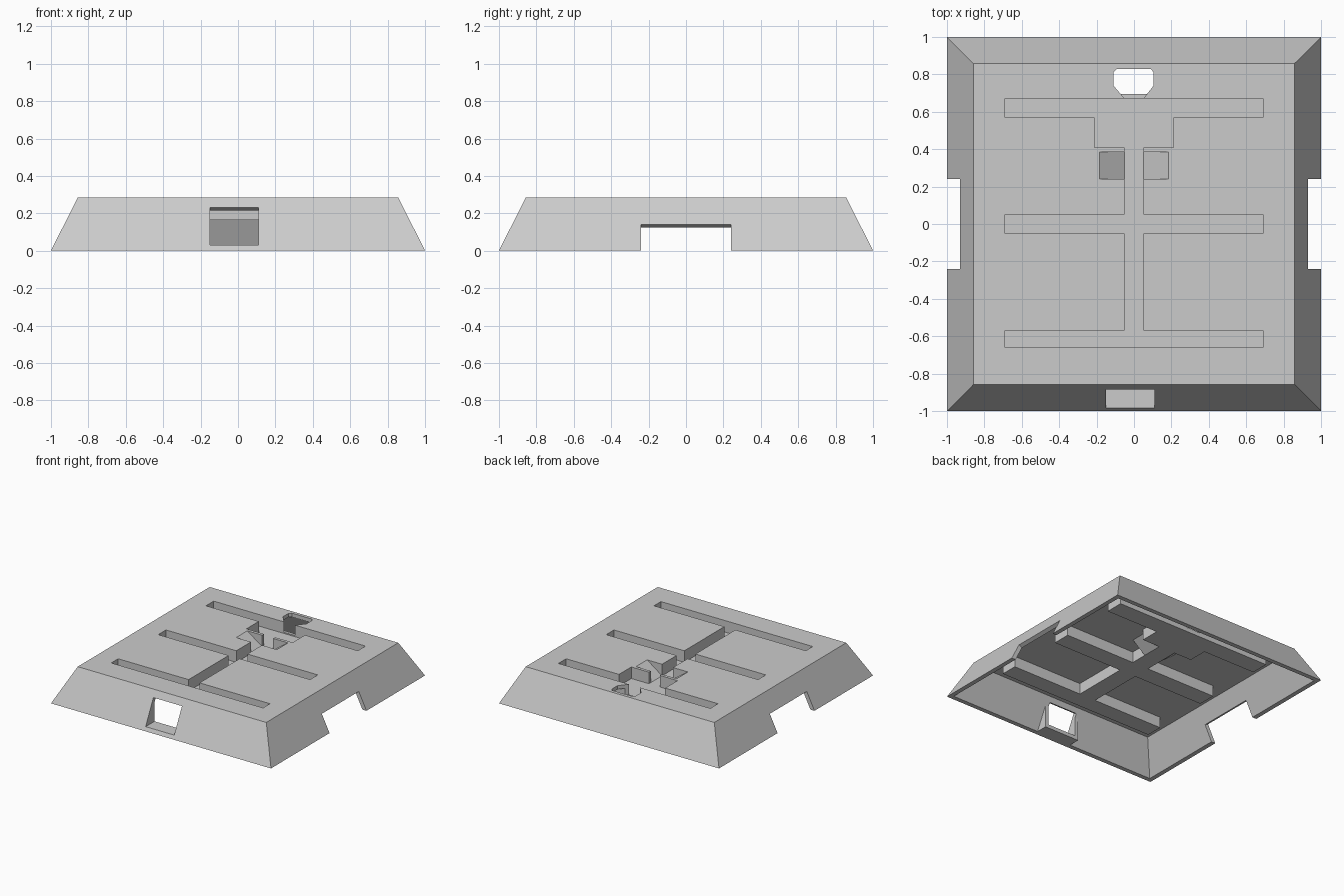
import bpy, bmesh
from mathutils import Vector

if "Cube" in bpy.data.objects:
    bpy.data.objects.remove(bpy.data.objects["Cube"])

H, FLOOR, WALL = 0.285, 0.19, 0.025


def finish(name, bm):
    bmesh.ops.recalc_face_normals(bm, faces=bm.faces[:])
    mesh = bpy.data.meshes.new(name)
    bm.to_mesh(mesh)
    bm.free()
    obj = bpy.data.objects.new(name, mesh)
    bpy.context.collection.objects.link(obj)
    return obj


def prism(name, points, axis, a, b):
    """Extrude a closed outline along an axis from a to b."""
    bm = bmesh.new()
    place = {"x": lambda p, t: (t, p[0], p[1]),
             "y": lambda p, t: (p[0], t, p[1]),
             "z": lambda p, t: (p[0], p[1], t)}[axis]
    face = bm.faces.new([bm.verts.new(place(p, a)) for p in points])
    ext = bmesh.ops.extrude_face_region(bm, geom=[face])
    moved = [v for v in ext["geom"] if isinstance(v, bmesh.types.BMVert)]
    shift = Vector(place((0, 0), b - a))
    bmesh.ops.translate(bm, verts=moved, vec=shift)
    return finish(name, bm)


def box(name, x0, x1, y0, y1, z0, z1):
    return prism(name, [(x0, y0), (x1, y0), (x1, y1), (x0, y1)], "z", z0, z1)


def frustum(name, low, high, z0, z1):
    bm = bmesh.new()
    rings = [[bm.verts.new((sx * r, sy * r, z))
              for sx, sy in ((-1, -1), (1, -1), (1, 1), (-1, 1))]
             for r, z in ((low, z0), (high, z1))]
    bm.faces.new(rings[0])
    bm.faces.new(rings[1])
    for i in range(4):
        j = (i + 1) % 4
        bm.faces.new((rings[0][i], rings[0][j], rings[1][j], rings[1][i]))
    return finish(name, bm)


def combine(target, tool, operation):
    """Apply a boolean and discard the tool."""
    tool.hide_render = True
    mod = target.modifiers.new(operation, "BOOLEAN")
    mod.operation, mod.solver, mod.object = operation, "EXACT", tool
    bpy.context.view_layer.objects.active = target
    bpy.ops.object.modifier_apply(modifier=mod.name)
    bpy.data.objects.remove(tool)


def channel_parts(g, z0, z1):
    """Cross channels, spine, wide pocket and side ramps, grown by g."""
    parts = [box("channel", -0.69 - g, 0.69 + g, y0 - g, y1 + g, z0, z1)
             for y0, y1 in ((-0.66, -0.57), (-0.05, 0.05), (0.57, 0.67))]
    parts.append(box("spine", -0.05 - g, 0.05 + g, -0.6, 0.5, z0, z1))
    parts.append(box("pocket", -0.21 - g, 0.21 + g, 0.41 - g, 0.6, z0, z1))
    for s in (-1, 1):
        outline = [(s * 0.03, z0), (s * (0.05 + g), z0),
                   (s * (0.185 + g), min(z1, H)),
                   (s * (0.185 + g), z1), (s * 0.03, z1)]
        if z1 <= H:
            outline.pop(3)
        parts.append(prism("ramp", outline, "y", 0.24 - g, 0.385 + g))
    return parts


# Hollow sloping body
body = frustum("tray_body", 1.0, 0.857, 0, H)
slope = 0.143 / H
combine(body, frustum("hollow", 0.963 + 0.02 * slope,
                      0.963 - 0.255 * slope, -0.02, 0.255), "DIFFERENCE")

# Channel housings below the top, then the channels themselves
for part in channel_parts(WALL, FLOOR - WALL, 0.27):
    combine(body, part, "UNION")

# Frame around the front port
combine(body, prism("port_frame", [(-0.98, 0), (-0.87, 0), (-0.87, 0.22), (-0.885, 0.22)],
                    "x", -0.18, 0.14), "UNION")
for part in channel_parts(0, FLOOR, 0.32):
    combine(body, part, "DIFFERENCE")

# Front port
combine(body, prism("port", [(-1.05, 0.03), (-0.8, 0.03), (-0.8, 0.188), (-1.05, 0.313)],
                    "x", -0.15, 0.11), "DIFFERENCE")

# Side notches, cut square to the sloping wall
for s in (-1, 1):
    combine(body, prism("notch", [(s * 1.1, -0.1), (s * 1.1, 0.225),
                                  (s * 0.85, 0.1), (s * 0.85, -0.1)],
                        "y", -0.24, 0.24), "DIFFERENCE")

# Rounded opening near the back
hole = [(-0.11, 0.81), (-0.09, 0.83), (0.09, 0.83), (0.105, 0.81),
        (0.105, 0.74), (0.05, 0.67), (-0.05, 0.67), (-0.11, 0.74)]
combine(body, prism("opening", hole, "z", 0.2, 0.4), "DIFFERENCE")

# Plain grey plastic
grey = bpy.data.materials.new("grey_plastic")
grey.use_nodes = True
colour = (0.6, 0.6, 0.6, 1)
grey.diffuse_color = colour
grey.node_tree.nodes["Principled BSDF"].inputs["Base Color"].default_value = colour
body.data.materials.clear()
body.data.materials.append(grey)
for poly in body.data.polygons:
    poly.material_index = 0
    poly.use_smooth = False
